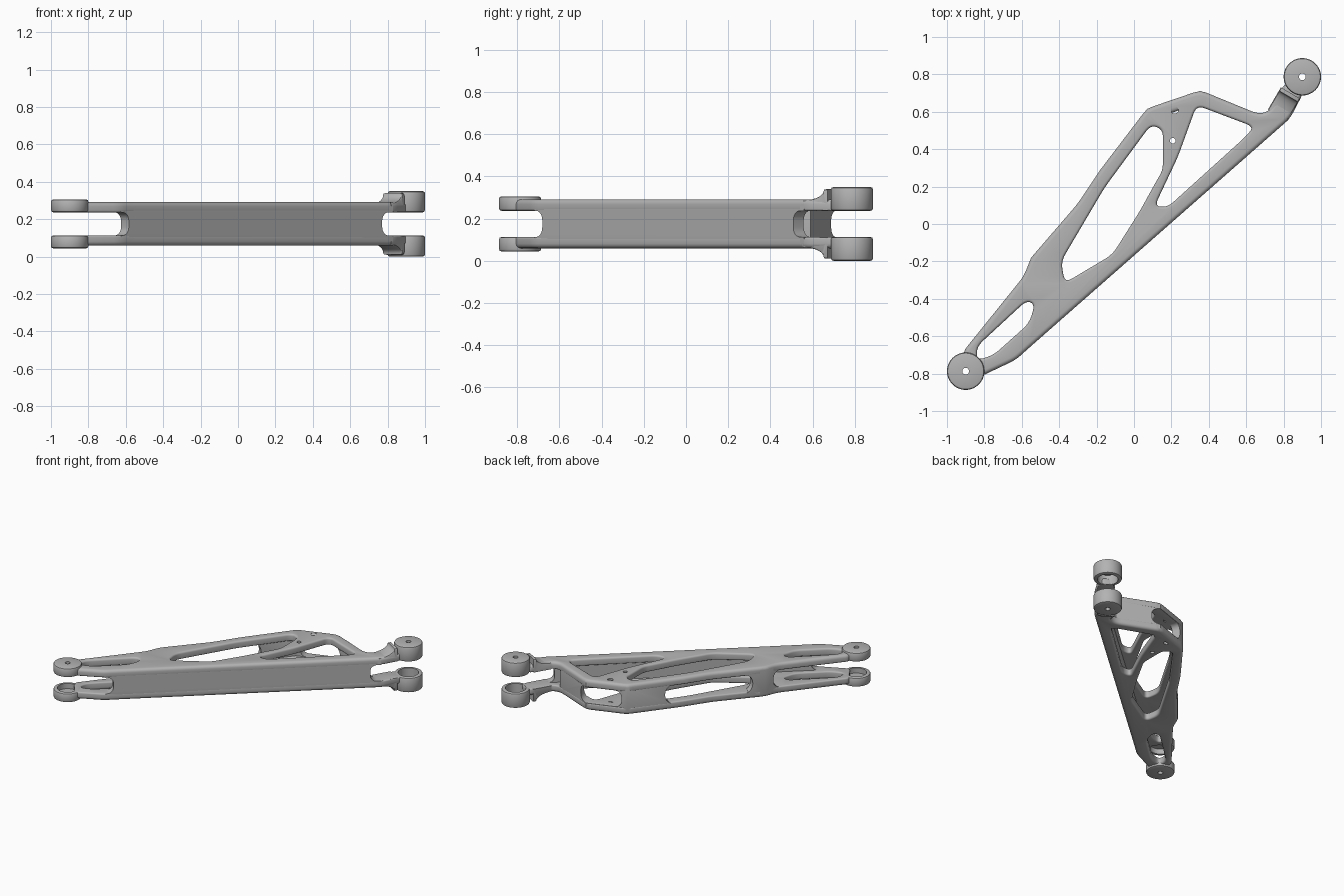
import bpy, bmesh, math
from mathutils import Vector, Matrix
from mathutils.geometry import tessellate_polygon

if "Cube" in bpy.data.objects:
    bpy.data.objects.remove(bpy.data.objects["Cube"])

MID = 0.175      # height of the symmetry plane
HALF = 0.116     # half height of the body
GAP = 0.062      # half gap between the two plates
SOFT = 0.022     # rounding of the outer body edges

steel = bpy.data.materials.new("satin_grey")
steel.use_nodes = True
colour = (0.45, 0.45, 0.45, 1)
steel.diffuse_color = colour
steel.node_tree.nodes["Principled BSDF"].inputs["Base Color"].default_value = colour


def finish(name, bm):
    """Turn a bmesh into a named object on the symmetry plane."""
    bmesh.ops.recalc_face_normals(bm, faces=bm.faces)
    mesh = bpy.data.meshes.new(name)
    bm.to_mesh(mesh)
    bm.free()
    mesh.materials.append(steel)
    obj = bpy.data.objects.new(name, mesh)
    obj.location.z = MID
    bpy.context.collection.objects.link(obj)
    return obj


def mirror(obj):
    obj.modifiers.new("mirror", "MIRROR").use_axis = (False, False, True)


def rounded(points, radius, steps=6):
    """Replace each polygon corner with a short curve."""
    pts = [Vector(p) for p in points]
    out = []
    for i, p in enumerate(pts):
        a, b = pts[i - 1] - p, pts[(i + 1) % len(pts)] - p
        start = p + a.normalized() * min(radius, a.length * 0.45)
        end = p + b.normalized() * min(radius, b.length * 0.45)
        for k in range(steps + 1):
            t = k / steps
            out.append(start * (1 - t) ** 2 + p * 2 * t * (1 - t) + end * t * t)
    return out


def circle(x, y, r, n=20):
    return [Vector((x + r * math.cos(math.tau * i / n), y + r * math.sin(math.tau * i / n))) for i in range(n)]


def wound(loop, ccw):
    area = sum(loop[i - 1].cross(loop[i]) for i in range(len(loop)))
    return loop if (area > 0) == ccw else loop[::-1]


def inset(loop, d):
    """Move a loop towards the material on its left."""
    out = []
    for i, p in enumerate(loop):
        a, b = (p - loop[i - 1]).normalized(), (loop[(i + 1) % len(loop)] - p).normalized()
        n1, n2 = Vector((-a.y, a.x)), Vector((-b.y, b.x))
        out.append(p + (n1 + n2) * d / max(1 + n1.dot(n2), 0.3))
    return out


def slab(name, loops, low, high):
    """Flat shape with rounded rims; loops is a list of (points, top rim, bottom rim)."""
    bm = bmesh.new()
    caps = {low: [], high: []}
    for index, (points, top, bottom) in enumerate(loops):
        loop = wound([Vector(p) for p in points], index == 0)
        levels = []
        for rim, z, sign in ((bottom, low, 1), (top, high, -1)):
            ring = [(rim * (1 - math.sin(t * math.pi / 8)), z + sign * rim * (1 - math.cos(t * math.pi / 8)))
                    for t in range(5)] if rim else [(0, z)]
            levels += ring if sign > 0 else ring[::-1]
        rows = [[bm.verts.new((p.x, p.y, z)) for p in inset(loop, d)] for d, z in levels]
        for r, s in zip(rows, rows[1:]):
            for i in range(len(loop)):
                bm.faces.new((r[i - 1], r[i], s[i], s[i - 1]))
        caps[low].append(rows[0])
        caps[high].append(rows[-1])
    for rims in caps.values():
        flat = [v for rim in rims for v in rim]
        for tri in tessellate_polygon([[v.co for v in rim] for rim in rims]):
            bm.faces.new([flat[i] for i in tri])
    return finish(name, bm)


def cut(obj, start, end, height, radius):
    """Rounded opening through a wall, running from start to end."""
    a, b = Vector(start), Vector(end)
    d = b - a
    bm = bmesh.new()
    bmesh.ops.create_cube(bm, size=1, matrix=Matrix.Diagonal((d.length, 0.3, height, 1)))
    edges = [e for e in bm.edges if abs(e.verts[0].co.y - e.verts[1].co.y) > 0.1]
    bmesh.ops.bevel(bm, geom=edges, offset=radius, segments=6, profile=0.5, affect="EDGES")
    bm.transform(Matrix.Translation(((a + b) / 2).to_3d()) @ Matrix.Rotation(math.atan2(d.y, d.x), 4, "Z"))
    cutter = finish("opening_cutter", bm)
    mod = obj.modifiers.new("opening", "BOOLEAN")
    mod.object, mod.operation, mod.solver = cutter, "DIFFERENCE", "EXACT"
    bpy.context.view_layer.objects.active = obj
    bpy.ops.object.modifier_apply(modifier=mod.name)
    bpy.data.objects.remove(cutter)


def boss(name, x, y, top, depth):
    """Round end boss, cupped on its inner face, with a small bore."""
    r, cup, bore, e, n = 0.1, 0.072, 0.018, 0.012, 48
    low = GAP
    profile = [(bore, top), (r - e, top), (r - e * 0.3, top - e * 0.3), (r, top - e),
               (r, low + e), (r - e * 0.3, low + e * 0.3), (r - e, low),
               (cup, low), (cup, low + depth), (bore, low + depth)]
    bm = bmesh.new()
    rings = [[bm.verts.new((p.x, p.y, z)) for p in circle(x, y, rad, n)] for rad, z in profile]
    for k, ring in enumerate(rings):
        for i in range(n):
            bm.faces.new((rings[k - 1][i - 1], rings[k - 1][i], ring[i], ring[i - 1]))
    mirror(finish(name, bm))


# Truss plates, top and bottom, with lightening and bolt holes
outline = [(-0.83, -0.82), (-0.63, -0.725), (-0.57, -0.67), (0.835, 0.565), (0.91, 0.71),
           (0.81, 0.76), (0.72, 0.60), (0.66, 0.59), (0.355, 0.715), (0.07, 0.618),
           (-0.18, 0.29), (-0.30, 0.11), (-0.55, -0.18), (-0.59, -0.28), (-0.92, -0.69), (-0.87, -0.74)]
main_hole = [(0.09, 0.53), (0.155, 0.505), (0.155, 0.29), (0.12, 0.23), (0.03, 0.067),
             (-0.115, -0.163), (-0.37, -0.315), (-0.39, -0.2), (-0.157, 0.195)]
rear_hole = [(0.335, 0.635), (0.64, 0.52), (0.60, 0.47), (0.18, 0.09), (0.11, 0.095), (0.235, 0.36)]
fork_hole = [(-0.575, -0.41), (-0.84, -0.655), (-0.84, -0.73), (-0.75, -0.70), (-0.56, -0.53), (-0.53, -0.43)]
plate = slab("truss_plate",
             [(rounded(outline, 0.04), SOFT, 0.01)]
             + [(rounded(h, 0.045), 0.014, 0.01) for h in (main_hole, rear_hole, fork_hole)]
             + [(circle(0.217, 0.61, 0.02), 0, 0), (circle(0.207, 0.445, 0.015), 0, 0)], GAP, HALF)
mirror(plate)

# Long front wall, notched at both fork ends
front = slab("front_wall", [([(-0.625, -0.718), (0.828, 0.559), (0.785, 0.608), (-0.668, -0.669)], SOFT, SOFT)],
             -HALF + 0.001, HALF - 0.001)
cut(front, (-0.81, -0.87), (-0.585, -0.68), GAP * 2, 0.045)
cut(front, (0.77, 0.51), (1.0, 0.71), GAP * 2, 0.045)

# Rear wall with a long slot and a window before the corner
rear_path = [(-0.59, -0.28), (-0.55, -0.18), (-0.30, 0.11), (-0.18, 0.29), (0.07, 0.615), (0.355, 0.712),
             (0.66, 0.59), (0.637, 0.535), (0.35, 0.645), (0.10, 0.56), (-0.13, 0.26), (-0.25, 0.08),
             (-0.50, -0.21), (-0.54, -0.29)]
rear = slab("rear_wall", [(rear_path, SOFT, SOFT)], -HALF + 0.001, HALF - 0.001)
cut(rear, (-0.48, -0.12), (-0.08, 0.38), 0.15, 0.07)
cut(rear, (0.11, 0.63), (0.40, 0.729), GAP * 2, 0.045)
cut(rear, (-0.72, -0.43), (-0.575, -0.245), GAP * 2, 0.045)

# End bosses
boss("left_end_boss", -0.9, -0.787, 0.131, 0.04)
boss("right_end_boss", 0.9, 0.787, 0.175, 0.075)

# Curved neck rising to the thicker boss
foot, hub = Vector((0.768, 0.582)), Vector((0.875, 0.765))
along = (hub - foot).normalized()
across = Vector((-along.y, along.x))
reach = (hub - foot).length - 0.075
side = [(0, GAP + 0.002)]
for i in range(9):
    t = i / 8 * math.pi / 2
    side.append((reach * 0.85 * math.sin(t), 0.112 + 0.052 * (1 - math.cos(t))))
side += [(reach, 0.165), (reach, GAP + 0.002)]
bm = bmesh.new()
rows = []
for inward, drop in ((-1, 0.012), (-0.93, 0.003), (-0.8, 0), (0.8, 0), (0.93, 0.003), (1, 0.012)):
    row = []
    for u, z in side:
        p = foot + along * u + across * inward * 0.06
        row.append(bm.verts.new((p.x, p.y, z - drop if z > GAP + 0.01 else z)))
    for k in range(len(side) if rows else 0):
        bm.faces.new((rows[-1][k - 1], rows[-1][k], row[k], row[k - 1]))
    rows.append(row)
bm.faces.new(rows[0])
bm.faces.new(rows[-1])
mirror(finish("boss_neck", bm))

# Smooth shading with sharp edges kept
for obj in [o for o in bpy.context.scene.objects if o.type == "MESH"]:
    bpy.ops.object.select_all(action="DESELECT")
    obj.select_set(True)
    bpy.context.view_layer.objects.active = obj
    bpy.ops.object.shade_smooth_by_angle(angle=math.radians(35))
